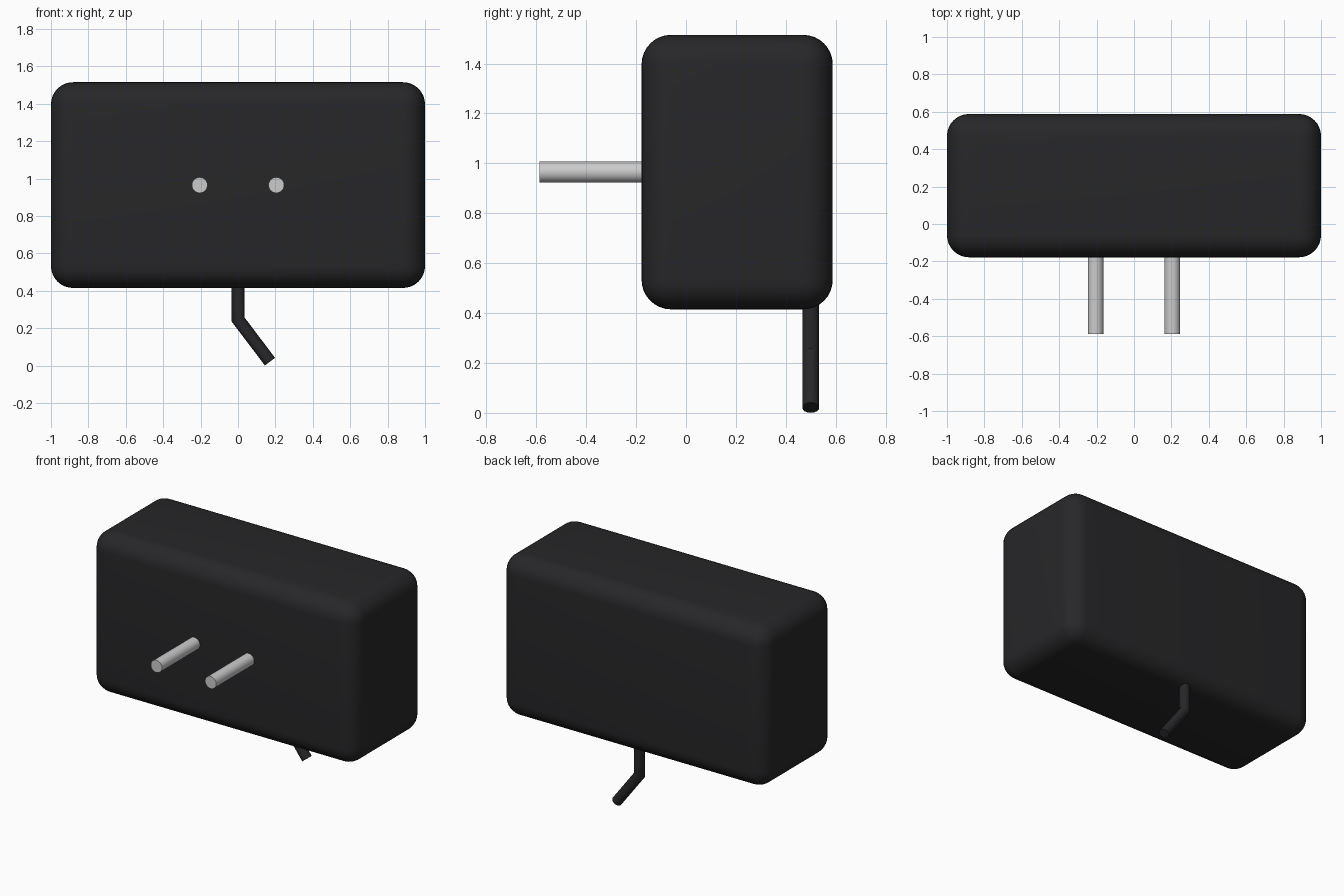
import bpy, bmesh, math
from mathutils import Vector

if "Cube" in bpy.data.objects:
    bpy.data.objects.remove(bpy.data.objects["Cube"])

black = bpy.data.materials.new("black_plastic")
black.diffuse_color = (0.02, 0.02, 0.022, 1)
black.use_nodes = True
black.node_tree.nodes["Principled BSDF"].inputs["Base Color"].default_value = black.diffuse_color


def finish(obj, name, mat=None, angle=40):
    obj.name = name
    if mat:
        obj.data.materials.append(mat)
    bpy.ops.object.select_all(action='DESELECT')
    obj.select_set(True)
    bpy.context.view_layer.objects.active = obj
    bpy.ops.object.shade_smooth_by_angle(angle=math.radians(angle))


# Rounded plug housing
bpy.ops.mesh.primitive_cube_add(size=1, location=(0, 0.205, 0.965))
body = bpy.context.object
body.scale = (2.0, 0.766, 1.10)
bpy.ops.object.transform_apply(location=False, rotation=False, scale=True)
bevel = body.modifiers.new("rounding", 'BEVEL')
bevel.width = 0.118
bevel.segments = 8
bevel.limit_method = 'NONE'
bpy.ops.object.modifier_apply(modifier=bevel.name)
finish(body, "housing", black)

# Two round contact pins, sunk slightly into the housing
for side, x in (("left", -0.205), ("right", 0.205)):
    bpy.ops.mesh.primitive_cylinder_add(vertices=32, radius=0.042, depth=0.45,
                                        location=(x, -0.363, 0.965),
                                        rotation=(math.pi / 2, 0, 0))
    finish(bpy.context.object, side + "_pin")

# Bent cable stub with a mitred elbow
R, N, Y = 0.034, 24, 0.5
elbow, tip = Vector((0, Y, 0.247)), Vector((0.171, Y, 0.021))
bend = math.atan2(tip.x - elbow.x, elbow.z - tip.z)
sections = [  # centre and in-plane ring axis
    (Vector((0, Y, 0.50)), Vector((R, 0, 0))),
    (elbow, Vector((R, 0, R * math.tan(bend / 2)))),
    (tip, Vector((R * math.cos(bend), 0, R * math.sin(bend)))),
]
bm = bmesh.new()
rings = []
for centre, axis in sections:
    ring = []
    for i in range(N):
        a = math.tau * i / N
        ring.append(bm.verts.new(centre + axis * math.cos(a) + Vector((0, R * math.sin(a), 0))))
    rings.append(ring)
for a, b in zip(rings, rings[1:]):
    for i in range(N):
        j = (i + 1) % N
        bm.faces.new((a[i], a[j], b[j], b[i]))
bm.faces.new(rings[0])
bm.faces.new(rings[-1])
bmesh.ops.recalc_face_normals(bm, faces=bm.faces)
mesh = bpy.data.meshes.new("cable")
bm.to_mesh(mesh)
bm.free()
cable = bpy.data.objects.new("cable", mesh)
bpy.context.collection.objects.link(cable)
finish(cable, "cable", black, 30)
